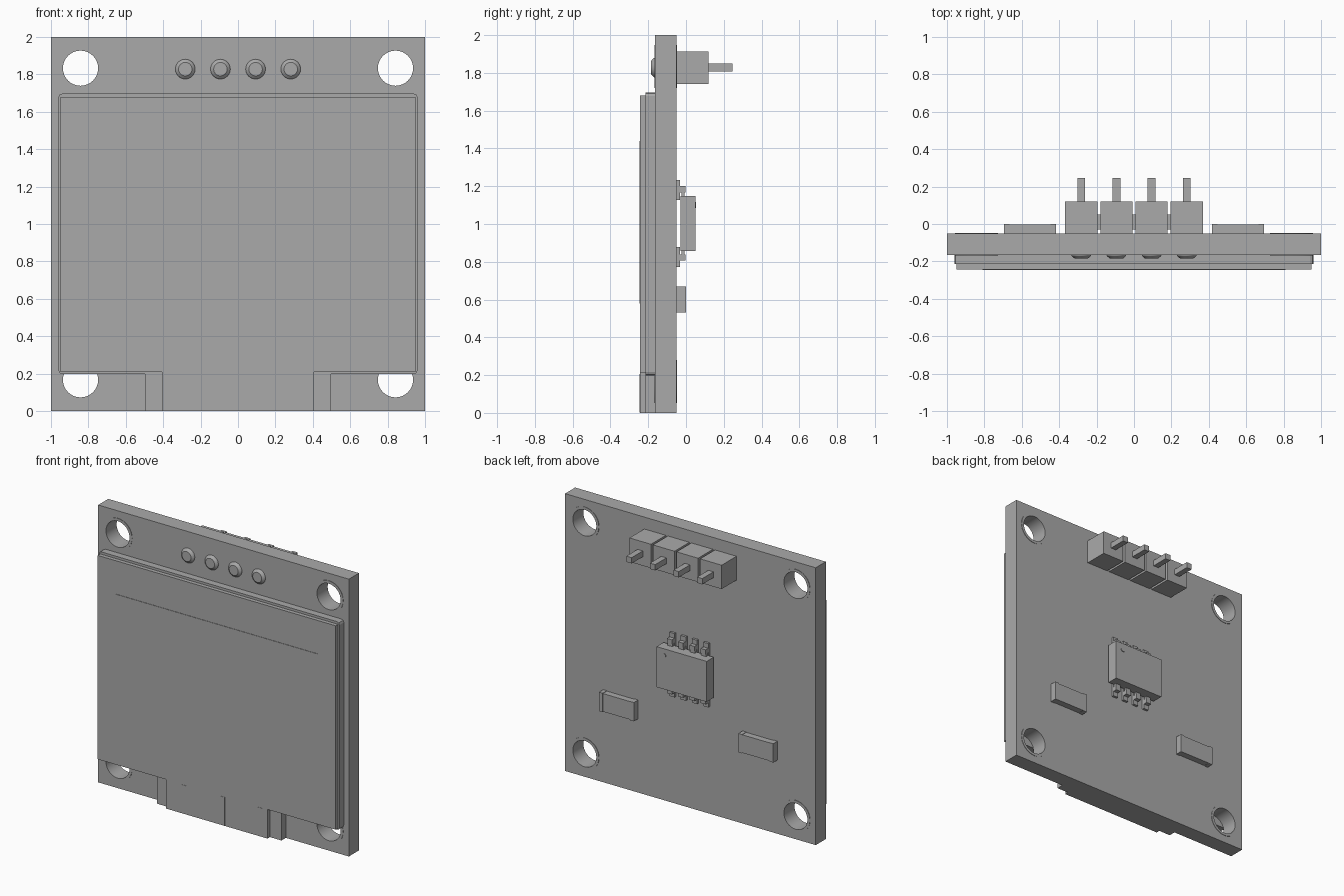
import bpy, bmesh, math
from mathutils import Matrix

if "Cube" in bpy.data.objects:
    bpy.data.objects.remove(bpy.data.objects["Cube"])

grey = bpy.data.materials.new("plain grey")
grey.diffuse_color = (0.4, 0.4, 0.4, 1)
grey.use_nodes = True
grey.node_tree.nodes["Principled BSDF"].inputs["Base Color"].default_value = grey.diffuse_color


def box(name, x, y, z, bevel=0):
    """Box from (min, max) ranges; bevel rounds the corners seen from the front."""
    bm = bmesh.new()
    bmesh.ops.create_cube(bm, size=1)
    for v in bm.verts:
        v.co = [r[0] if c < 0 else r[1] for c, r in zip(v.co, (x, y, z))]
    if bevel:
        edges = [e for e in bm.edges if abs(e.verts[0].co.y - e.verts[1].co.y) > 1e-5]
        bmesh.ops.bevel(bm, geom=edges, offset=bevel, segments=2, profile=0.5, affect='EDGES')
    return finish(name, bm)


def cone(name, x, z, y0, y1, r0, r1, seg=32):
    """Round part along y, radius r0 at y0 and r1 at y1."""
    bm = bmesh.new()
    m = Matrix.Translation((x, (y0 + y1) / 2, z)) @ Matrix.Rotation(math.pi / 2, 4, 'X')
    bmesh.ops.create_cone(bm, cap_ends=True, segments=seg, radius1=r1, radius2=r0,
                          depth=y1 - y0, matrix=m)
    return finish(name, bm, True)


def finish(name, bm, smooth=False):
    me = bpy.data.meshes.new(name)
    bm.to_mesh(me)
    bm.free()
    ob = bpy.data.objects.new(name, me)
    bpy.context.collection.objects.link(ob)
    me.materials.append(grey)
    if smooth:
        shade(ob)
    return ob


def shade(ob):
    bpy.ops.object.select_all(action='DESELECT')
    ob.select_set(True)
    bpy.context.view_layer.objects.active = ob
    bpy.ops.object.shade_smooth_by_angle(angle=math.radians(30))


def circle(cx, cz, r, n=32):
    return [(cx + r * math.cos(2 * math.pi * i / n), cz + r * math.sin(2 * math.pi * i / n))
            for i in range(n)]


def plate(name, loops, y0, y1):
    """Flat plate with holes: filled 2D curve of (x, z) loops, extruded along y."""
    cu = bpy.data.curves.new(name, 'CURVE')
    cu.dimensions, cu.fill_mode, cu.extrude = '2D', 'BOTH', (y1 - y0) / 2
    for loop in loops:
        s = cu.splines.new('POLY')
        s.points.add(len(loop) - 1)
        for p, (x, z) in zip(s.points, loop):
            p.co = (x, z, 0, 1)
        s.use_cyclic_u = True
    cu.materials.append(grey)
    ob = bpy.data.objects.new(name, cu)
    bpy.context.collection.objects.link(ob)
    ob.rotation_euler.x = math.pi / 2
    ob.location.y = (y0 + y1) / 2
    bpy.ops.object.select_all(action='DESELECT')
    ob.select_set(True)
    bpy.context.view_layer.objects.active = ob
    bpy.ops.object.convert(target='MESH')
    shade(ob)


FRONT, BACK = -0.165, -0.05
HOLES = [(sx * 0.842, z) for sx in (-1, 1) for z in (0.167, 1.833)]

# Circuit board with mounting holes and thin rings around them
plate("circuit_board", [[(-1, 0), (1, 0), (1, 2), (-1, 2)]] +
      [circle(x, z, 0.094) for x, z in HOLES], FRONT, BACK)
for x, z in HOLES:
    for side, y0, y1 in (("front", FRONT - 0.003, FRONT), ("back", BACK, BACK + 0.003)):
        plate("hole_ring_" + side, [circle(x, z, 0.114), circle(x, z, 0.094)], y0, y1)

# Display: rear glass, front glass, thin active area
box("display_rear_glass", (-0.96, 0.96), (-0.215, FRONT), (0.197, 1.697), 0.02)
box("display_front_glass", (-0.95, 0.95), (-0.243, -0.215), (0.21, 1.68))
box("display_active_area", (-0.81, 0.81), (-0.246, -0.243), (0.58, 1.44))

# Ribbon at the lower edge with thin ridges
box("ribbon_base", (-0.497, 0.497), (-0.215, FRONT), (0, 0.197))
box("ribbon_front", (-0.405, 0.405), (-0.243, -0.215), (0, 0.21))
for x in (-0.26, 0.045, 0.35):
    box("ribbon_ridge", (x - 0.02, x + 0.02), (-0.245, -0.243), (0.003, 0.207))

# Pin header: blocks, pins and solder joints
for i in range(4):
    x, z = (i - 1.5) * 0.188, 1.828
    box("header_block", (x - 0.086, x + 0.086), (BACK, 0.119), (z - 0.086, z + 0.086))
    box("header_pin", (x - 0.021, x + 0.021), (0.119, 0.247), (z - 0.021, z + 0.021))
    cone("solder_base", x, z, -0.172, FRONT, 0.05, 0.053)
    cone("solder_tip", x, z, -0.184, -0.172, 0.036, 0.05)

# Chip with eight legs and an orientation dot
box("chip_body", (-0.2, 0.2), (-0.03, 0.05), (0.857, 1.149))
cone("chip_dot", 0.14, 1.1, 0.05, 0.054, 0.016, 0.016, 16)
for i in range(4):
    x = (i - 1.5) * 0.09
    for s in (-1, 1):
        def span(a, b):
            return tuple(sorted((1.003 + s * a, 1.003 + s * b)))
        box("leg_foot", (x - 0.02, x + 0.02), (BACK, -0.033), span(0.125, 0.23))
        box("leg_riser", (x - 0.02, x + 0.02), (-0.033, -0.003), span(0.165, 0.197))
        box("leg_shoulder", (x - 0.02, x + 0.02), (-0.025, -0.008), span(0.14, 0.165))

# Two surface capacitors with end caps
for sx in (-1, 1):
    cx = sx * 0.556
    box("capacitor_body", (cx - 0.11, cx + 0.11), (BACK, -0.004), (0.535, 0.665))
    for e in (-1, 1):
        xs = sorted((cx + e * 0.11, cx + e * 0.139))
        box("capacitor_end", xs, (BACK, -0.001), (0.532, 0.668))
